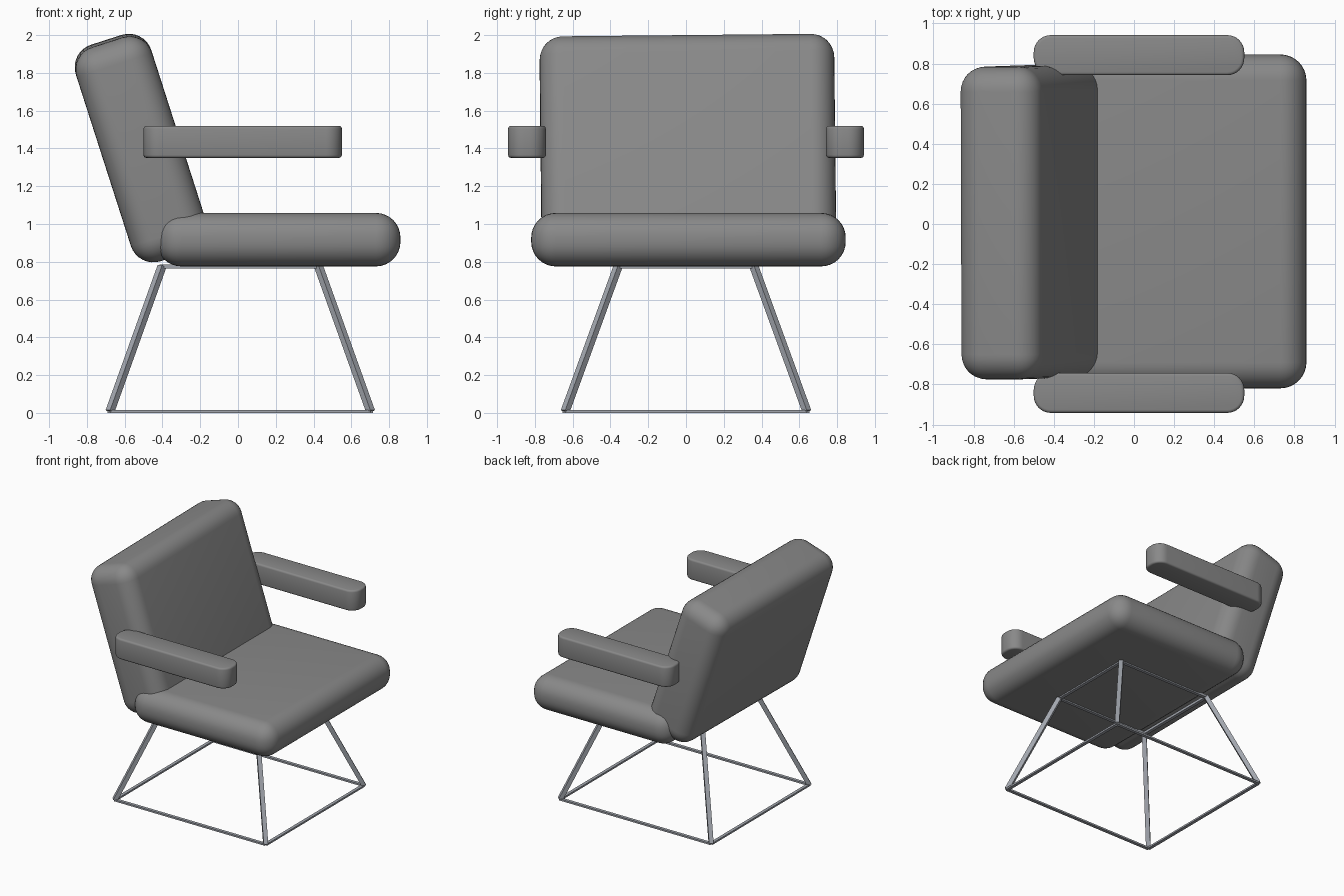
import bpy, bmesh, math
from mathutils import Vector, Matrix

if "Cube" in bpy.data.objects:
    bpy.data.objects.remove(bpy.data.objects["Cube"])


def material(name, rgb):
    m = bpy.data.materials.new(name)
    m.diffuse_color = (*rgb, 1)
    m.use_nodes = True
    m.node_tree.nodes["Principled BSDF"].inputs["Base Color"].default_value = m.diffuse_color
    return m


fabric = material("grey upholstery", (0.25, 0.25, 0.25))
metal = material("steel", (0.36, 0.38, 0.42))


def finish(name, bm, mat, smooth):
    me = bpy.data.meshes.new(name)
    bmesh.ops.recalc_face_normals(bm, faces=bm.faces)
    bm.to_mesh(me)
    bm.free()
    ob = bpy.data.objects.new(name, me)
    bpy.context.collection.objects.link(ob)
    me.materials.append(mat)
    for p in me.polygons:
        p.use_smooth = smooth
    return ob


def box(size):
    bm = bmesh.new()
    bmesh.ops.create_cube(bm, size=1)
    bmesh.ops.scale(bm, vec=size, verts=bm.verts)
    return bm


def cushion(name, size, centre, radius, rot=(0, 0, 0)):
    bm = box(size)
    bmesh.ops.bevel(bm, geom=bm.edges[:], offset=radius, segments=8,
                    profile=0.5, affect='EDGES', clamp_overlap=False)
    ob = finish(name, bm, fabric, True)
    ob.location = centre
    ob.rotation_euler = [math.radians(a) for a in rot]
    return ob


# Seat and reclined backrest
cushion("seat", (1.29, 1.665, 0.283), (0.215, 0.013, 0.917), 0.13)
cushion("backrest", (0.42, 1.56, 1.19), (-0.513, 0.01, 1.402), 0.125, (0.6, -17.8, 0))

# Armrests: rounded in plan, with a small edge softening
for side, label in ((1, "left"), (-1, "right")):
    bm = box((1.05, 0.2, 0.17))
    upright = [e for e in bm.edges if abs(e.verts[0].co.z - e.verts[1].co.z) > 0.1]
    bmesh.ops.bevel(bm, geom=upright, offset=0.085, segments=8, profile=0.5, affect='EDGES')
    rims = [e for e in bm.edges if abs(e.verts[0].co.z - e.verts[1].co.z) < 0.01]
    bmesh.ops.bevel(bm, geom=rims, offset=0.015, segments=3, profile=0.5, affect='EDGES')
    arm = finish(label + "_armrest", bm, fabric, True)
    arm.location = (0.025, side * 0.842, 1.435)


def bar(name, a, b, width, height, roll=0):
    a, b = Vector(a), Vector(b)
    d = b - a
    bm = box((width, height, d.length))
    # Keep the height direction as vertical as possible, then roll
    z = d.normalized()
    up = Vector((0, 0, 1))
    x = up.cross(z).normalized()
    y = z.cross(x)
    turn = Matrix((x, y, z)).transposed().to_4x4()
    bm.transform(Matrix.Translation((a + b) / 2) @ turn @ Matrix.Rotation(roll, 4, 'Z'))
    return finish(name, bm, metal, False)


# Wire frame: splayed legs joining a small top ring and a wide floor ring
CX = 0.012
signs = ((-1, -1), (1, -1), (1, 1), (-1, 1))
foot = [(CX + sx * 0.69, sy * 0.64, 0.0075) for sx, sy in signs]
top = [(CX + sx * 0.415, sy * 0.36, 0.775) for sx, sy in signs]
for i in range(4):
    j = (i + 1) % 4
    bar(f"leg_{i + 1}", foot[i], top[i], 0.034, 0.034)
    bar(f"floor_rail_{i + 1}", foot[i], foot[j], 0.026, 0.014)
    bar(f"top_rail_{i + 1}", top[i], top[j], 0.026, 0.02)
